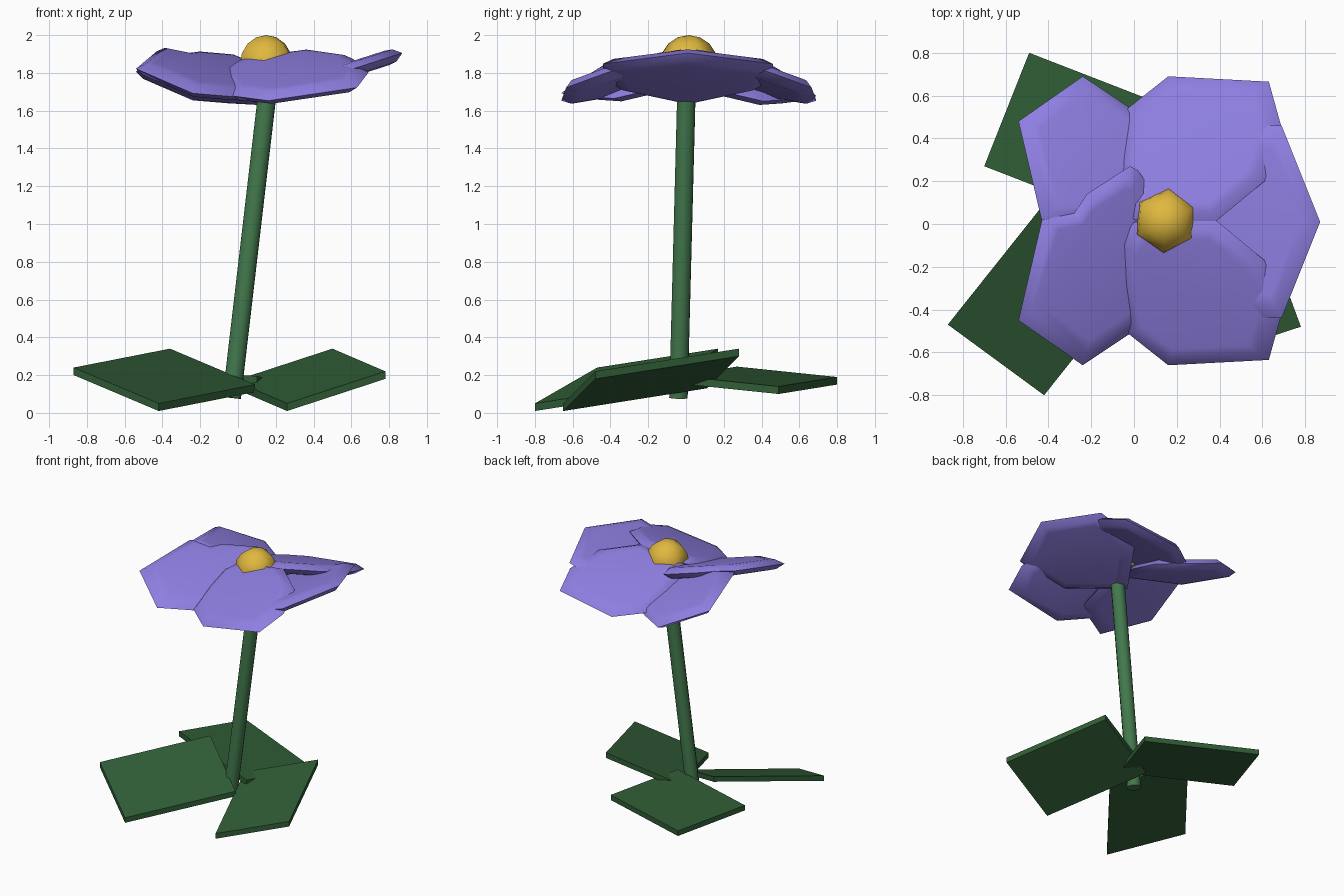
import bpy
import bmesh
from mathutils import Vector

cube = bpy.data.objects.get("Cube")
if cube:
    bpy.data.objects.remove(cube, do_unlink=True)


def material(name, rgb):
    m = bpy.data.materials.new(name)
    m.use_nodes = True
    m.diffuse_color = (*rgb, 1)
    m.node_tree.nodes["Principled BSDF"].inputs["Base Color"].default_value = (*rgb, 1)
    return m


PURPLE = material("petal purple", (0.27, 0.21, 0.75))
GOLD = material("centre gold", (0.75, 0.48, 0.05))
STEM = material("stem green", (0.055, 0.19, 0.073))
LEAF = material("leaf green", (0.03, 0.11, 0.037))


def finish(name, bm, mat):
    bmesh.ops.recalc_face_normals(bm, faces=bm.faces[:])
    mesh = bpy.data.meshes.new(name)
    bm.to_mesh(mesh)
    bm.free()
    mesh.materials.append(mat)
    obj = bpy.data.objects.new(name, mesh)
    bpy.context.collection.objects.link(obj)
    return obj


def leaf(name, near, corner, far, thick=0.04):
    """Flat slab from three top corners; the fourth completes the parallelogram."""
    a, b, d = Vector(near), Vector(corner), Vector(far)
    top = [b, a, a + d - b, d]
    bm = bmesh.new()
    face = bm.faces.new([bm.verts.new(p) for p in top])
    ext = bmesh.ops.extrude_face_region(bm, geom=[face])
    new = [v for v in ext["geom"] if isinstance(v, bmesh.types.BMVert)]
    bmesh.ops.translate(bm, verts=new, vec=(0, 0, -thick))
    # close the slab with its upper face if the extrusion consumed it
    bmesh.ops.holes_fill(bm, edges=[e for e in bm.edges if e.is_boundary], sides=4)
    return finish(name, bm, LEAF)


def petal(name, outline, base, slope_x, slope_y, mirror=False):
    """Tilted plate with a soft bevelled rim and a crisp outer edge."""
    pts = [Vector((x, y, base + slope_x * x + slope_y * y)) for x, y in outline]
    if mirror:
        pts = [Vector((p.x, 0.03 - p.y, p.z)) for p in pts]
    mid = sum(pts, Vector()) / len(pts)
    normal = Vector((-slope_x, -slope_y * (-1 if mirror else 1), 1)).normalized()
    bm = bmesh.new()
    # rings run from the under side, over the rim, to the upper side
    rings = []
    for scale, lift in ((0.76, -1), (0.88, -0.85), (1, 0), (0.88, 0.85), (0.76, 1)):
        rings.append([bm.verts.new(mid + (p - mid) * scale + normal * lift * 0.04)
                      for p in pts])
    n = len(pts)
    for lo, hi in zip(rings, rings[1:]):
        for i in range(n):
            j = (i + 1) % n
            bm.faces.new((lo[i], lo[j], hi[j], hi[i]))
    bm.faces.new(rings[0])
    bm.faces.new(rings[-1])
    for f in bm.faces:
        f.smooth = True
    for i in range(n):
        bm.edges.get((rings[2][i], rings[2][i - 1])).smooth = False
    return finish(name, bm, PURPLE)


# Petals: two wide ones on the left, two on the right, one raised at the side
wide = [(0, 0.01), (-0.06, -0.08), (-0.06, -0.28), (-0.03, -0.51), (0.16, -0.66),
        (0.63, -0.635), (0.69, -0.42), (0.61, -0.17), (0.38, 0.02)]
petal("front_left_petal", wide, 1.85, 0.13, 0.33)
petal("back_left_petal", wide, 1.85, 0.13, 0.33, mirror=True)

outer = [(0.15, -0.38), (-0.03, -0.52), (-0.24, -0.66), (-0.54, -0.45), (-0.43, 0.02)]
petal("front_right_petal",
      outer + [(-0.28, 0.05), (-0.22, 0.14), (-0.02, 0.27), (0.02, 0.25),
               (0.18, 0)], 1.80, -0.254, 0.256)
petal("back_right_petal", outer + [(-0.25, 0.02), (0.18, 0.02)],
      1.785, -0.254, 0.256, mirror=True)
petal("left_petal",
      [(0.87, 0.01), (0.69, 0.46), (0.6, 0.46), (0.33, 0.4), (0.07, 0.01),
       (0.33, -0.38), (0.6, -0.44), (0.69, -0.44)], 1.627, 0.32, 0)

# Flower centre
bm = bmesh.new()
bmesh.ops.create_uvsphere(bm, u_segments=6, v_segments=8, radius=0.155)
centre = finish("flower_centre", bm, GOLD)
centre.location = (0.15, 0.015, 1.845)
centre.rotation_euler.z = -0.08
for f in centre.data.polygons:
    f.use_smooth = True

# Leaning stem
low, high = Vector((-0.033, -0.04, 0.08)), Vector((0.168, 0.005, 1.8))
axis = high - low
bm = bmesh.new()
bmesh.ops.create_cone(bm, cap_ends=True, segments=12, radius1=0.05, radius2=0.05,
                      depth=axis.length)
for f in bm.faces:
    f.smooth = len(f.verts) == 4
for e in bm.edges:
    e.smooth = all(f.smooth for f in e.link_faces)
stem = finish("stem", bm, STEM)
stem.location = (low + high) / 2
stem.rotation_euler = axis.to_track_quat("Z", "Y").to_euler()

# Three slab leaves around the foot of the stem
leaf("front_right_leaf", (-0.42, -0.8, 0.05), (-0.87, -0.47, 0.24), (-0.36, 0.17, 0.34))
leaf("back_leaf", (-0.70, 0.27, 0.245), (-0.49, 0.8, 0.19), (0.31, 0.49, 0.14))
leaf("front_left_leaf", (0.26, -0.65, 0.05), (0.78, -0.48, 0.22), (0.5, 0.28, 0.34))
